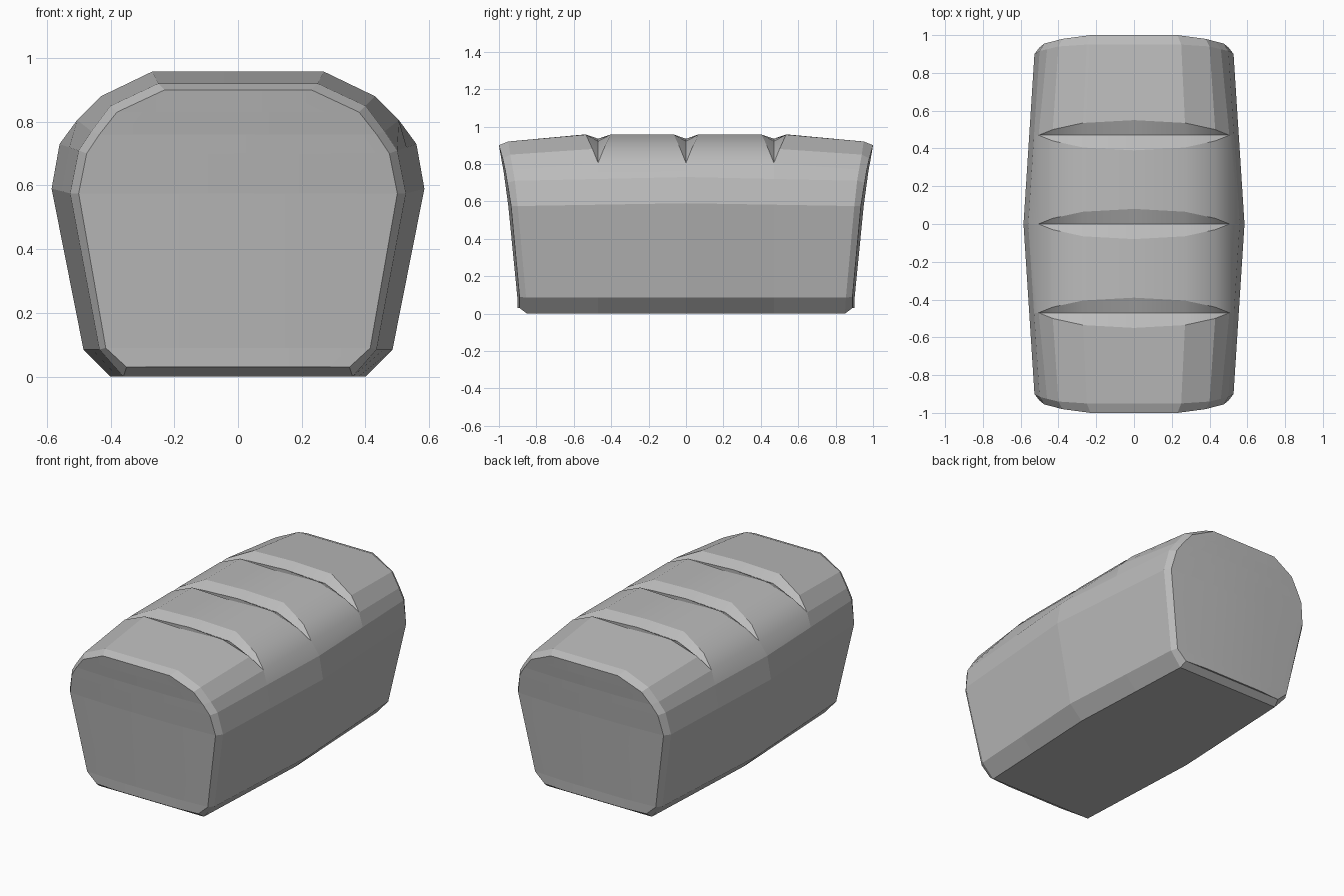
import bpy
import bmesh

cube = bpy.data.objects.get("Cube")
if cube:
    bpy.data.objects.remove(cube, do_unlink=True)

# Half profile from bottom to top: (x, z) mid loaf
MID = [(.40, 0), (.485, .085), (.585, .59), (.56, .73), (.505, .805),
       (.43, .88), (.27, .957), (0, .957)]
# Matching loop just before the end bevel: (x, y, z)
END = [(.36, .85, 0), (.435, .855, .085), (.527, .90, .575), (.50, .915, .71),
       (.46, .925, .77), (.40, .94, .85), (.25, .95, .92), (0, .95, .92)]
# Matching rim of the end cap: (x, y, z)
RIM = [(.35, .89, .03), (.415, .89, .09), (.50, .935, .575), (.475, .955, .70),
       (.435, .965, .76), (.38, .98, .83), (.23, 1, .90), (0, 1, .90)]
# Score half-width and depth for each profile point
SCORE_WIDTH = [0, 0, 0, 0, 0, .03, .065, .08]
SCORE_DEPTH = [0, 0, 0, 0, 0, .035, .035, .022]
SCORES = (-.47, 0, .47)
SHOULDER = .56

bm = bmesh.new()
cache = {}


def vert(p):
    key = tuple(round(c, 4) + 0.0 for c in p)
    if key not in cache:
        cache[key] = bm.verts.new(key)
    return cache[key]


def face(points, scored=False):
    verts = list(dict.fromkeys(vert(p) for p in points))
    if len(verts) > 2:
        f = bm.faces.get(verts) or bm.faces.new(verts)
        f.smooth = True
        f.tag = scored


def body_point(i, y):
    """Point of the crust on profile line i at length y."""
    (x, z), (ex, ey, ez) = MID[i], END[i]
    start = SHOULDER if i > 3 else 0
    t = max(0, (abs(y) - start) / (ey - start))
    return (x + (ex - x) * t, y, z + (ez - z) * t)


def full_loop(half):
    """Mirror a half loop into a closed one."""
    return half + [(-x, y, z) for x, y, z in reversed(half[:-1])]


# Crust loops along the loaf, with the scores pressed into the top
lines = range(len(MID))
loops = [full_loop([(x, -y, z) for x, y, z in loop]) for loop in (RIM, END)]
scored_spans = set()
for c in SCORES:
    for side in (-1, 0, 1):
        half = []
        for i in lines:
            x, y, z = body_point(i, c + side * SCORE_WIDTH[i])
            half.append((x, y, z - (SCORE_DEPTH[i] if side == 0 else 0)))
        if side > -1:
            scored_spans.add(len(loops) - 1)
        loops.append(full_loop(half))
loops += [full_loop(END), full_loop(RIM)]

for k, (a, b) in enumerate(zip(loops, loops[1:])):
    for i in range(len(a)):
        j = (i + 1) % len(a)
        face((a[i], a[j], b[j], b[i]), k in scored_spans)

# Gently domed end caps, made of rows across the loaf
BULGE = [.01, .012, .015, .012, .01, .008, 0]
for s in (-1, 1):
    rows = []
    for (x, y, z), bulge in zip(RIM[:-1], BULGE):
        mid = s * (y + bulge)
        rows.append([(-x, s * y, z), (-.2, mid, z), (0, mid, z),
                     (.2, mid, z), (x, s * y, z)])
    for a, b in zip(rows, rows[1:]):
        for i in range(4):
            face((a[i], a[i + 1], b[i + 1], b[i]))

bmesh.ops.recalc_face_normals(bm, faces=bm.faces)
# Close the thin seam under each cap, where the rim is straight
holes = [e for e in bm.edges if e.is_boundary]
bmesh.ops.holes_fill(bm, edges=holes, sides=0)
bmesh.ops.recalc_face_normals(bm, faces=bm.faces)

# Keep the scores crisp
for e in bm.edges:
    tags = [f.tag for f in e.link_faces]
    along = abs(e.verts[0].co.x - e.verts[1].co.x) > .01
    if any(tags) and (along or not all(tags)):
        e.smooth = False

mesh = bpy.data.meshes.new("bread_loaf")
bm.to_mesh(mesh)
bm.free()
loaf = bpy.data.objects.new("bread_loaf", mesh)
bpy.context.scene.collection.objects.link(loaf)

crust = bpy.data.materials.new("crust_grey")
crust.use_nodes = True
crust.diffuse_color = (.5, .5, .5, 1)
crust.node_tree.nodes["Principled BSDF"].inputs["Base Color"].default_value = (.5, .5, .5, 1)
mesh.materials.append(crust)

# Flat areas keep their shading while the narrow bevels blend
weighted = loaf.modifiers.new("weighted_normals", "WEIGHTED_NORMAL")
weighted.keep_sharp = True
